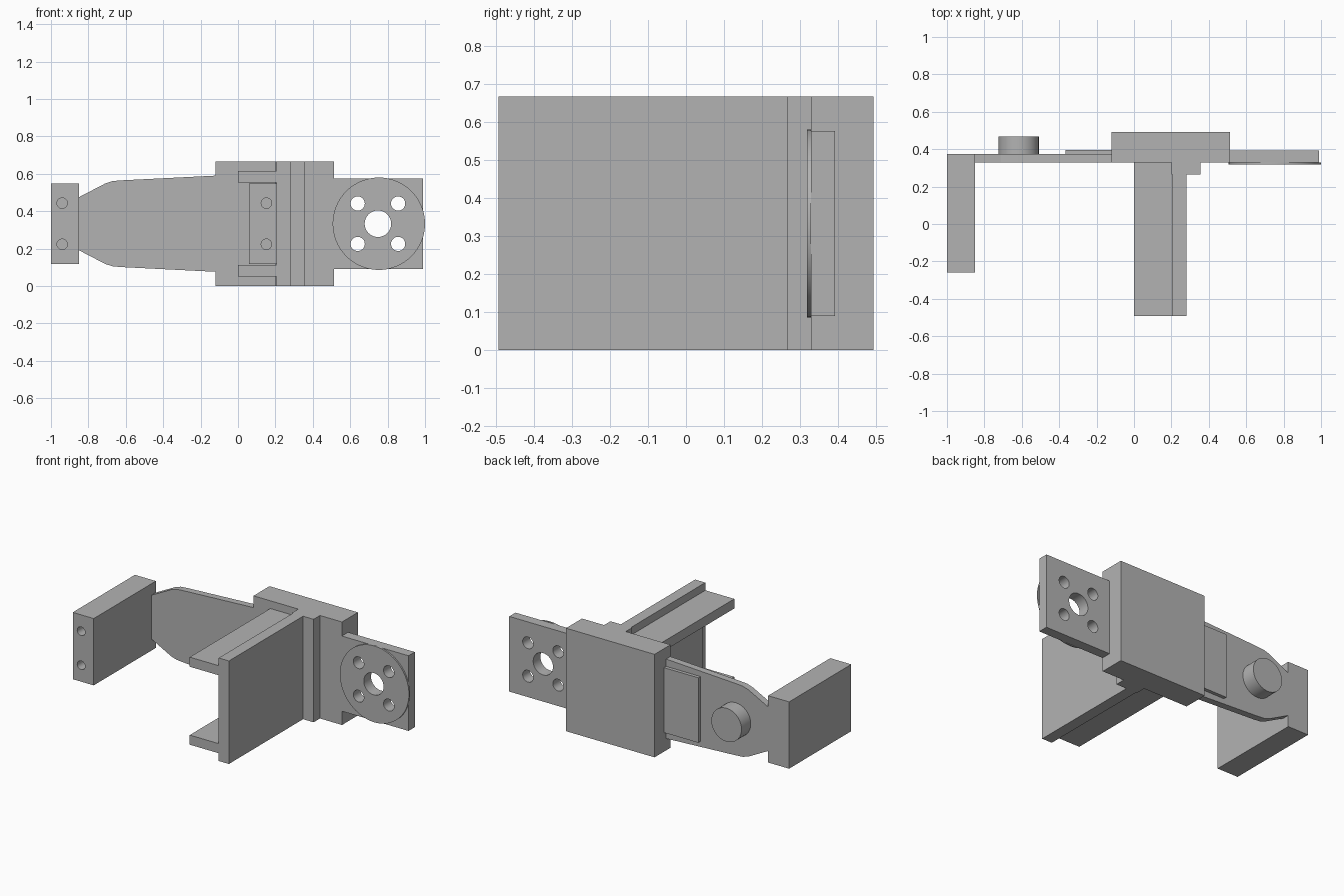
import bpy
import bmesh
import math

cube = bpy.data.objects.get("Cube")
if cube:
    bpy.data.objects.remove(cube, do_unlink=True)

gray = bpy.data.materials.new("plain gray")
gray.use_nodes = True
gray.diffuse_color = (0.45, 0.45, 0.45, 1)
gray.node_tree.nodes["Principled BSDF"].inputs["Base Color"].default_value = gray.diffuse_color

MID = 0.333  # height of the centre line
TOP = 2 * MID


def prism(name, outline, y0, y1):
    """Extrude an (x, z) outline from y0 to y1."""
    bm = bmesh.new()
    face = bm.faces.new([bm.verts.new((x, y0, z)) for x, z in outline])
    moved = bmesh.ops.extrude_face_region(bm, geom=[face])["geom"]
    verts = [g for g in moved if isinstance(g, bmesh.types.BMVert)]
    bmesh.ops.translate(bm, verts=verts, vec=(0, y1 - y0, 0))
    bmesh.ops.recalc_face_normals(bm, faces=bm.faces)
    mesh = bpy.data.meshes.new(name)
    bm.to_mesh(mesh)
    bm.free()
    mesh.materials.append(gray)
    obj = bpy.data.objects.new(name, mesh)
    bpy.context.collection.objects.link(obj)
    return obj


def box(name, x0, x1, y0, y1, z0, z1):
    return prism(name, [(x0, z0), (x1, z0), (x1, z1), (x0, z1)], y0, y1)


def cylinder(name, x, z, radius, y0, y1, sides=64):
    turn = 2 * math.pi / sides
    ring = [(x + radius * math.cos(i * turn), z + radius * math.sin(i * turn))
            for i in range(sides)]
    return prism(name, ring, y0, y1)


def activate(obj):
    bpy.ops.object.select_all(action='DESELECT')
    obj.select_set(True)
    bpy.context.view_layer.objects.active = obj


def smooth(obj):
    activate(obj)
    bpy.ops.object.shade_smooth_by_angle(angle=math.radians(30))


def drill(obj, holes, y0, y1):
    """Cut round holes, each given as (x, z, radius)."""
    for x, z, radius in holes:
        cutter = cylinder("hole_cutter", x, z, radius, y0, y1, 32)
        cutter.hide_render = True
        mod = obj.modifiers.new("hole", 'BOOLEAN')
        mod.operation = 'DIFFERENCE'
        mod.solver = 'EXACT'
        mod.object = cutter
        activate(obj)
        bpy.ops.object.modifier_apply(modifier=mod.name)
        bpy.data.objects.remove(cutter, do_unlink=True)
    smooth(obj)


# Central body and the fixed wall with its step and two flanges
box("body_block", -0.12, 0.513, 0.33, 0.493, 0, TOP)
box("wall_step", 0.2, 0.355, 0.265, 0.33, 0, TOP)
box("side_wall", 0.207, 0.28, -0.493, 0.33, 0, TOP)
for name, z in (("lower_flange", 0.05), ("upper_flange", TOP - 0.112)):
    box(name, 0, 0.207, -0.493, 0.33, z, z + 0.062)

# Jaws with two blind holes in the front end
for name, x, hole_x, back in (("moving_jaw", -1, -0.94, 0.375),
                              ("fixed_jaw", 0.06, 0.152, 0.33)):
    jaw = box(name, x, x + 0.15, -0.26, back, MID - 0.216, MID + 0.216)
    drill(jaw, [(hole_x, MID + s * 0.11, 0.028) for s in (-1, 1)], -0.3, -0.06)

# Tapered arm, mirrored about the centre line
half = [(-0.12, 0.257), (-0.62, 0.232), (-0.67, 0.228), (-0.71, 0.215), (-0.852, 0.141)]
arm = prism("arm", [(x, MID + h) for x, h in half] +
            [(x, MID - h) for x, h in reversed(half)], 0.33, 0.374)
box("arm_pad", -0.365, -0.12, 0.374, 0.396, MID - 0.21, MID + 0.21)
smooth(cylinder("arm_peg", -0.617, MID, 0.108, 0.374, 0.468))

# Mounting plate and disc with a shared hole pattern
holes = [(0.748, MID, 0.071)]
holes += [(0.748 + sx * 0.108, MID + sz * 0.108, 0.038) for sx in (-1, 1) for sz in (-1, 1)]
plate = box("mounting_plate", 0.513, 0.99, 0.328, 0.392, MID - 0.243, MID + 0.243)
drill(plate, holes, 0.25, 0.45)
disc = cylinder("mounting_disc", 0.753, MID, 0.247, 0.318, 0.328)
drill(disc, holes, 0.25, 0.45)
